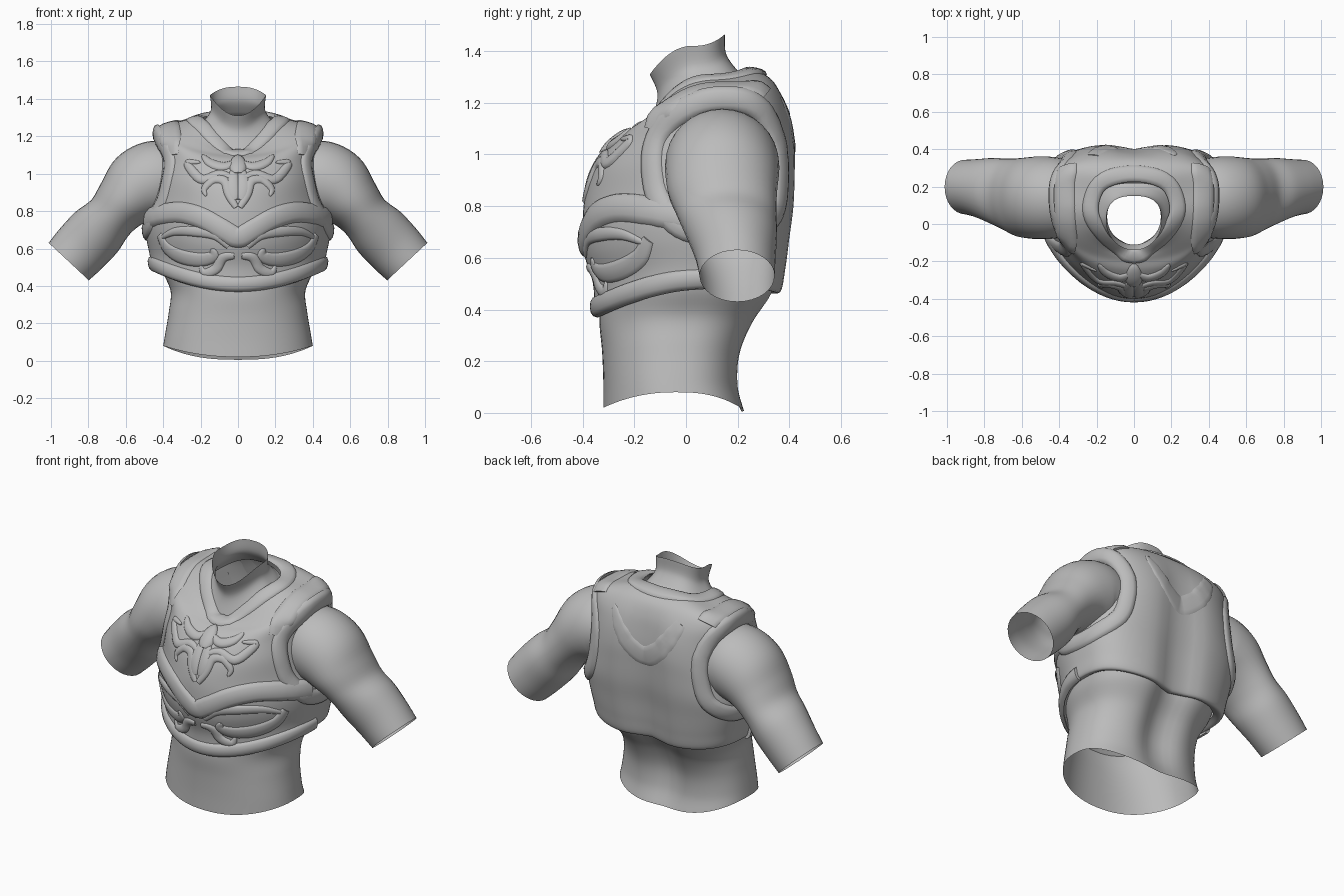
import bpy, bmesh, math
from mathutils import Vector
from mathutils.bvhtree import BVHTree

if "Cube" in bpy.data.objects:
    bpy.data.objects.remove(bpy.data.objects["Cube"])

grey = bpy.data.materials.new("plain_grey")
grey.diffuse_color = (0.5, 0.5, 0.5, 1)
grey.use_nodes = True
grey.node_tree.nodes["Principled BSDF"].inputs["Base Color"].default_value = grey.diffuse_color


def spline(keys, n, closed=False):
    """Catmull-Rom through tuples, n steps per span."""
    k, out = [Vector(a) for a in keys], []
    m = len(k)
    get = (lambda i: k[i % m]) if closed else (lambda i: k[max(0, min(m - 1, i))])
    for i in range(m if closed else m - 1):
        a, b, c, d = (get(i + j) for j in (-1, 0, 1, 2))
        for s in range(n):
            t = s / n
            out.append(0.5 * (2 * b + (c - a) * t + (2 * a - 5 * b + 4 * c - d) * t * t
                              + (3 * b - a - 3 * c + d) * t ** 3))
    return out if closed else out + [k[-1]]


def skin(name, rows, loop=False, mirror=False, cap=False):
    """Join closed rows of points into one smooth surface."""
    bm = bmesh.new()
    v = [[bm.verts.new(p) for p in r] for r in rows]
    n = len(rows[0])
    for i in range(len(v) if loop else len(v) - 1):
        a, b = v[i], v[(i + 1) % len(v)]
        for j in range(n):
            bm.faces.new((a[j], a[(j + 1) % n], b[(j + 1) % n], b[j]))
    if cap:
        bm.faces.new(v[0][::-1])
        bm.faces.new(v[-1])
        bmesh.ops.recalc_face_normals(bm, faces=bm.faces)
    me = bpy.data.meshes.new(name)
    bm.to_mesh(me)
    bm.free()
    me.materials.append(grey)
    ob = bpy.data.objects.new(name, me)
    bpy.context.collection.objects.link(ob)
    if mirror:
        ob.modifiers.new("mirror", 'MIRROR')
    bpy.context.view_layer.objects.active = ob
    ob.select_set(True)
    bpy.ops.object.shade_smooth_by_angle(angle=math.radians(50))
    ob.select_set(False)
    return ob


def body_ring(p, back=0.78, count=72):
    """Egg-shaped ring: heights, depths, half width, centre, front power, spine groove."""
    zf, zs, zb, yf, hw, yb, yc, e, g = p
    pts = []
    for i in range(count):
        t = 2 * math.pi * i / count
        c, s = math.cos(t), math.sin(t)
        pw = e if c > 0 else back
        x = math.copysign(hw * abs(s) ** pw, s)
        d = abs(c) ** pw
        y = yc + (yf - yc if c > 0 else yb - yc) * d
        z = zs + ((zf if c > 0 else zb) - zs) * c * c
        if c < 0:
            y -= g * math.exp(-(x / 0.11) ** 2) * d
        pts.append(Vector((x, y, z)))
    return pts


def loft(name, keys, back=0.78, n=6):
    return skin(name, [body_ring(p, back) for p in spline(keys, n)])


# bare waist, open at the bottom
loft("waist", [
    (.02, .08, .005, -.32, .40, .235, -.04, .92, .02),
    (.12, .14, .10, -.32, .39, .215, -.04, .92, .04),
    (.24, .26, .22, -.325, .37, .225, -.03, .92, .06),
    (.35, .37, .34, -.335, .36, .275, 0, .92, .07),
    (.46, .47, .46, -.33, .40, .35, .03, .92, .07),
    (.52, .55, .54, -.335, .42, .365, .05, .92, .06)])

# armoured vest, from the inner hem up to the neckline
vest_keys = [
    (.40, .51, .48, -.32, .41, .33, .06, 1, .06),
    (.375, .495, .465, -.35, .455, .375, .07, 1.03, .05),
    (.50, .58, .56, -.36, .475, .395, .08, 1.08, .05),
    (.62, .68, .68, -.395, .495, .41, .09, 1.08, .05),
    (.74, .76, .80, -.40, .50, .425, .10, 1.08, .045),
    (.84, .86, .92, -.39, .475, .43, .11, 1.08, .04),
    (.94, .98, 1.02, -.36, .45, .43, .12, 1, .035),
    (1.02, 1.10, 1.12, -.31, .435, .415, .14, .95, .03),
    (1.075, 1.195, 1.21, -.25, .44, .385, .15, .88, .015),
    (1.10, 1.245, 1.28, -.20, .425, .34, .15, .86, 0),
    (1.115, 1.275, 1.32, -.17, .33, .285, .13, .86, 0),
    (1.115, 1.305, 1.33, -.145, .20, .23, .08, 1, 0)]
vest = loft("vest", vest_keys, 0.69)
surface = BVHTree.FromPolygons([v.co for v in vest.data.vertices],
                               [p.vertices for p in vest.data.polygons])

# neck with an open slanted top
loft("neck", [
    (1.09, 1.25, 1.31, -.155, .21, .22, .05, 1, 0),
    (1.13, 1.28, 1.33, -.135, .185, .195, .05, 1, 0),
    (1.23, 1.34, 1.39, -.11, .145, .155, .04, 1, 0),
    (1.31, 1.42, 1.465, -.14, .15, .15, .02, 1, 0)])

# arm: centre x y z, depth radius, thickness radius
arm = spline([
    (.38, .14, .97, .21, .20), (.45, .14, .965, .22, .21), (.53, .14, .925, .22, .20),
    (.61, .142, .85, .21, .16), (.68, .158, .77, .192, .138), (.755, .178, .69, .175, .155),
    (.835, .192, .605, .155, .155), (.905, .198, .53, .145, .147)], 5)
rows = []
for i, a in enumerate(arm):
    d = Vector(arm[min(i + 1, len(arm) - 1)][:3]) - Vector(arm[max(i - 1, 0)][:3])
    up = Vector((-d.z, 0, d.x)).normalized()
    rows.append([Vector(a[:3]) + Vector((0, 1, 0)) * a[3] * math.cos(t) + up * a[4] * math.sin(t)
                 for t in (2 * math.pi * j / 32 for j in range(32))])
skin("arm", rows, mirror=True)


def ribbon(name, pts, width, height, ray=None, closed=False, mirror=False, taper=False, n=6):
    """Raised moulding laid along a path on the vest."""
    path = []
    for p in spline(pts, n, closed):
        hit = surface.ray_cast(p - Vector(ray) * 2, Vector(ray)) if ray else (None,)
        if hit[0] is None:
            hit = surface.find_nearest(p)
        nrm = hit[1]
        if nrm.dot(hit[0] - Vector((0, .08, .85))) < 0:
            nrm = -nrm
        path.append((hit[0], nrm))
    rows, m = [], len(path)
    for i, (p, nrm) in enumerate(path):
        a = path[(i + 1) % m if closed else min(i + 1, m - 1)][0]
        b = path[i - 1 if closed else max(i - 1, 0)][0]
        side = (a - b).cross(nrm).normalized()
        k = 1
        if taper:
            k = 0.15 + 0.85 * math.sin(math.pi * (0.12 + 0.88 * i / (m - 1))) ** 0.7 if i < m - 1 else .1
        rows.append([p + side * width * k * u + nrm * height * h * (0.4 + 0.6 * k)
                     for u, h in ((-1, -.6), (-.85, .35), (-.5, .85), (0, 1), (.5, .85), (.85, .35), (1, -.6))])
    return skin(name, rows, loop=closed, mirror=mirror, cap=not closed)


def both(half):
    """Mirror a half path that starts on the centre line."""
    return [(-x, y, z) for x, y, z in half[:0:-1]] + half


FRONT, SIDE, DOWN, BACK = (0, 1, 0), (-1, 0, 0), (0, 0, -1), (0, -1, 0)

# armhole trim
ribbon("armhole_trim", [(0, y, z) for y, z in (
    (-.135, .95), (-.11, 1.08), (0, 1.18), (.14, 1.215), (.28, 1.185), (.355, 1.06),
    (.37, .9), (.34, .76), (.2, .69), (0, .71), (-.1, .81))],
    .05, .018, SIDE, closed=True, mirror=True)

# broad low strap over the shoulder
ribbon("shoulder_strap", [(.36, -.12, 0), (.365, -.03, 0), (.37, .1, 0), (.37, .22, 0), (.36, .31, 0)],
       .06, .012, DOWN, mirror=True)

# collar around the neckline
collar = [(0, -.17, 1.11), (.08, -.13, 1.14), (.16, -.04, 1.2), (.235, .08, 1.29), (.18, .22, 1.31), (0, .27, 1.32)]
ribbon("collar", collar + [(-x, y, z) for x, y, z in collar[-2:0:-1]], .045, .012, closed=True)

# back yoke
ribbon("back_yoke", both([(0, 0, .98), (.09, 0, 1.03), (.17, 0, 1.13), (.22, 0, 1.22)]), .06, .006, BACK, taper=True)

# chest band and hem trim
ribbon("chest_band", both([(0, 0, .66), (.09, 0, .705), (.2, 0, .765), (.31, 0, .795), (.42, 0, .785), (.485, 0, .76)]),
       .06, .02, FRONT)
hem = body_ring(Vector(vest_keys[1]).lerp(Vector(vest_keys[2]), .28), 0.69)
ribbon("hem_trim", [hem[i] for i in range(-18, 19, 3)], .042, .018, n=4)

# soft relief scrolls on chest and belly: path, width
scrolls = [
    ([(.01, .82), (.05, .89), (.07, .96), (.13, .97), (.18, .92), (.17, .88)], .028),
    ([(.03, .98), (.10, 1.0), (.19, .97), (.25, 1.02), (.27, 1.06), (.2, 1.06)], .028),
    ([(.02, 1.06), (.08, 1.04), (.15, 1.06), (.19, 1.1)], .03),
    ([(.02, .86), (.03, .94), (.02, 1.03)], .04),
    ([(.05, .61), (.12, .67), (.22, .69), (.34, .69), (.42, .65)], .03),
    ([(.42, .67), (.38, .60), (.3, .555), (.2, .54), (.13, .56), (.14, .6)], .045),
    ([(.02, .56), (.08, .55), (.12, .49), (.18, .47), (.2, .51)], .03)]
for path, w in scrolls:
    ribbon("relief_scroll", [(x, 0, z) for x, z in path], w, .012, FRONT, mirror=True, taper=True, n=5)
ribbon("crest_head", [(0, 0, 1.0), (0, 0, 1.05), (0, 0, 1.095)], .05, .018, FRONT, taper=True)
